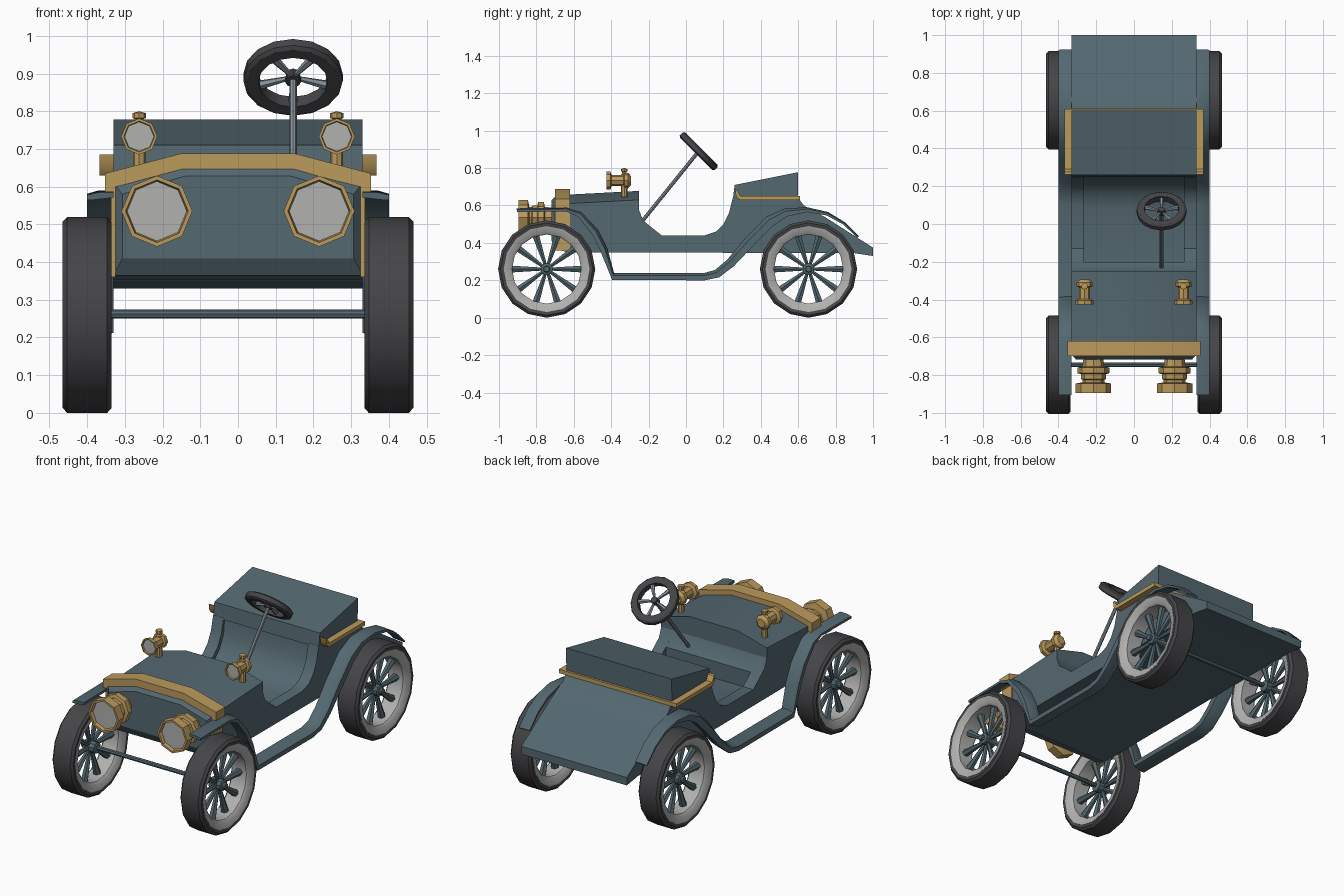
import bpy, bmesh, math
from mathutils import Vector, Matrix

if "Cube" in bpy.data.objects:
    bpy.data.objects.remove(bpy.data.objects["Cube"])


def material(name, rgb):
    m = bpy.data.materials.new(name)
    m.diffuse_color = (*rgb, 1)
    m.use_nodes = True
    m.node_tree.nodes["Principled BSDF"].inputs["Base Color"].default_value = m.diffuse_color
    return m


TEAL = material("teal paint", (0.088, 0.138, 0.162))
BRASS = material("brass", (0.50, 0.325, 0.108))
TYRE = material("black rubber", (0.060, 0.058, 0.064))
PALE = material("pale grey", (0.44, 0.44, 0.435))
STEEL = material("steel", (0.24, 0.29, 0.33))


def loft(name, rings, mats, wrap=False, seg_mat=None, angle=35):
    """Skin closed rings of points; seg_mat gives the material of each ring edge."""
    bm = bmesh.new()
    vs = [[bm.verts.new(p) for p in r] for r in rings]
    n, k = len(rings), len(rings[0])
    for i in range(n if wrap else n - 1):
        a, b = vs[i], vs[(i + 1) % n]
        for j in range(k):
            f = bm.faces.new((a[j], a[(j + 1) % k], b[(j + 1) % k], b[j]))
            f.material_index = seg_mat.get(j, 0) if seg_mat else 0
    if not wrap:
        bm.faces.new(vs[0])
        bm.faces.new(vs[-1])
    bmesh.ops.remove_doubles(bm, verts=bm.verts, dist=1e-5)
    bmesh.ops.recalc_face_normals(bm, faces=bm.faces)
    me = bpy.data.meshes.new(name)
    bm.to_mesh(me)
    bm.free()
    for m in mats:
        me.materials.append(m)
    me.polygons.foreach_set("use_smooth", [True] * len(me.polygons))
    me.set_sharp_from_angle(angle=math.radians(angle))
    ob = bpy.data.objects.new(name, me)
    bpy.context.collection.objects.link(ob)
    return ob


def prism(name, prof, x0, x1, mat):
    """Side profile (y, z) pushed from x0 to x1."""
    return loft(name, [[(x, y, z) for y, z in prof] for x in (x0, x1)], [mat])


def lathe(name, prof, n, pos, axis, mats, seg_mat=None, angle=35):
    """Profile (radius, height) turned round an axis through pos."""
    rot = Vector((0, 0, 1)).rotation_difference(Vector(axis)).to_matrix()
    rings = []
    for i in range(n):
        a = 2 * math.pi * i / n
        rings.append([Vector(pos) + rot @ Vector((r * math.cos(a), r * math.sin(a), h))
                      for r, h in prof])
    return loft(name, rings, mats, True, seg_mat, angle)


def rod(name, p, q, r0, r1, mat, n=8):
    p, q = Vector(p), Vector(q)
    d = q - p
    return lathe(name, [(0, 0), (r0, 0), (r1, d.length), (0, d.length)], n, p, d.normalized(), [mat])


# body: two side walls and a deeper core that leaves the cockpit open
tail = [(-.64, .35), (.90, .345), (1.0, .33), (1.0, .375), (.90, .438), (.74, .54),
        (.63, .60), (.60, .64)]
cowl = [(-.23, .52), (-.26, .60), (-.64, .60)]
wall = tail + [(.25, .64), (.23, .56), (.20, .50), (.16, .46), (.10, .44), (-.13, .44)] + cowl
core = tail + [(.26, .64), (.25, .55), (.215, .48), (.16, .425), (.08, .40),
               (-.20, .40), (-.20, .495)] + cowl
prism("body_core", core, -.265, .265, TEAL)
for s, side in ((-1, "left"), (1, "right")):
    prism("body_wall_" + side, wall, s * .265, s * .33, TEAL)

# hood with sloped shoulders and a rounded nose
rings = []
for y, w, bottom, lift in ((-.718, .93, .41, -.03), (-.69, 1, .365, 0), (-.63, 1, .35, 0), (-.25, 1, .45, .02)):
    half = [(.33, bottom), (.33, .61 + lift), (.15, .658 + lift)]
    rings.append([(x * w, y, z) for x, z in half] + [(-x * w, y, z) for x, z in reversed(half)])
loft("hood", rings, [TEAL], angle=25)

# brass arch round the nose
outer = [(.337, .36), (.337, .57), (.353, .57), (.353, .635), (.15, .688)]
inner = [(.14, .645), (.325, .60), (.325, .36)]
arch = outer + [(-x, z) for x, z in reversed(outer)]
arch += [(-x, z) for x, z in reversed(inner)] + inner
loft("nose_arch", [[(x, y, z) for x, z in arch] for y in (-.70, -.62)], [BRASS])

# seat box and its brass rail
prism("seat_box", [(.25, .63), (.26, .71), (.60, .778), (.597, .63)], -.33, .33, TEAL)
rail = [(.262, .685), (.275, .682), (.29, .652), (.61, .652), (.61, .63), (.285, .63), (.268, .65)]
prism("seat_rail_back", [(.595, .63), (.61, .63), (.61, .652), (.595, .652)], -.365, .365, BRASS)

# fender path (y, z, flange depth): front fender, running board, rear fender
path = [(-.905, .585, .02), (-.64, .588, .02), (-.56, .565, .03), (-.47, .47, .04), (-.42, .37, .04),
        (-.385, .24, .04), (.10, .24, .04), (.155, .255, .045), (.22, .31, .05), (.32, .43, .06),
        (.43, .54, .06), (.53, .585, .045), (.65, .59, .025), (.76, .565, .02), (.85, .51, .015),
        (.925, .435, .012)]


def fender(name, s):
    rings = []
    for i, (y, z, d) in enumerate(path):
        a, b = path[max(i - 1, 0)], path[min(i + 1, len(path) - 1)]
        t = Vector((b[0] - a[0], b[1] - a[1])).normalized()
        sec = [(.33, 0), (.37, 0), (.40, -.35 * d), (.40, -d), (.385, -d), (.33, -.7 * d)]
        rings.append([(s * x, y - t.y * n, z + t.x * n) for x, n in sec])
    loft(name, rings, [TEAL])


def wheel(name, s, y):
    c = Vector((s * .40, y, .26))
    # tyre with pale side walls
    lathe(name + "_tyre", [(.205, -.05), (.228, -.062), (.247, -.065), (.26, -.053), (.26, .053),
                           (.247, .065), (.228, .062), (.205, .05)], 16, c, (1, 0, 0), [TYRE])
    lathe(name + "_pale_rim", [(.185, -.045), (.195, -.055), (.23, -.064), (.23, .064),
                               (.195, .055), (.185, .045)], 16, c, (1, 0, 0), [PALE])
    # spokes and hub
    for i in range(10):
        a = 2 * math.pi * i / 10
        d = Vector((0, math.cos(a), math.sin(a)))
        rod(name + "_spoke", c + d * .02, c + d * .19, .009, .021, TEAL, 6)
    lathe(name + "_hub", [(0, -.05), (.032, -.04), (.032, .03), (.018, .035), (.015, .05), (0, .05)],
          10, c, (s, 0, 0), [TEAL])


for s, side in ((-1, "left"), (1, "right")):
    prism("seat_rail_" + side, rail, s * .325, s * .367, BRASS)
    fender("fender_" + side, s)
    wheel("front_wheel_" + side, s, -.745)
    wheel("rear_wheel_" + side, s, .655)
    # large headlight, turned towards the front
    lathe("headlight_" + side,
          [(0, .175), (.079, .175), (.083, .195), (.094, .195), (.094, .145), (.058, .138),
           (.058, .125), (.066, .12), (.066, .095), (.084, .09), (.084, .06), (.058, .055),
           (.05, -.01), (0, -.01)],
          8, (s * .215, -.70, .535), (0, -1, 0), [BRASS, PALE], {0: 1})
    # small cowl lamp on a post
    x = s * .262
    lathe("cowl_lamp_" + side,
          [(0, .127), (.039, .127), (.041, .135), (.048, .135), (.048, .115), (.030, .108),
           (.030, .045), (.042, .04), (.042, .02), (.025, .005), (0, .005)],
          8, (x, -.29, .733), (0, -1, 0), [BRASS, PALE], {0: 1})
    lathe("cowl_lamp_post_" + side,
          [(0, 0), (.017, 0), (.017, .12), (.012, .125), (.012, .135), (.018, .137), (.018, .15), (0, .155)],
          8, (x, -.33, .645), (0, 0, 1), [BRASS])

# axles
for name, y in (("front_axle", -.745), ("rear_axle", .655)):
    rod(name, (-.39, y, .262), (.39, y, .262), .012, .012, TEAL)

# steering column and wheel
centre, axis = Vector((.146, .068, .89)), Vector((0, 1, 1)).normalized()
rod("steering_column", (.146, -.235, .515), centre, .010, .010, STEEL)
lathe("steering_rim", [(.092, -.019), (.122, -.019), (.132, -.012), (.132, .012), (.122, .019), (.092, .019)],
      16, centre, axis, [TYRE])
rod("steering_hub", centre - axis * .015, centre + axis * .015, .022, .018, TYRE)
turn = Vector((0, 0, 1)).rotation_difference(axis).to_matrix()
for i in range(5):
    a = 2 * math.pi * i / 5 + math.pi / 2
    d = turn @ Vector((math.cos(a), math.sin(a), 0))
    rod("steering_spoke", centre + d * .01, centre + d * .098, .006, .013, STEEL, 6)
